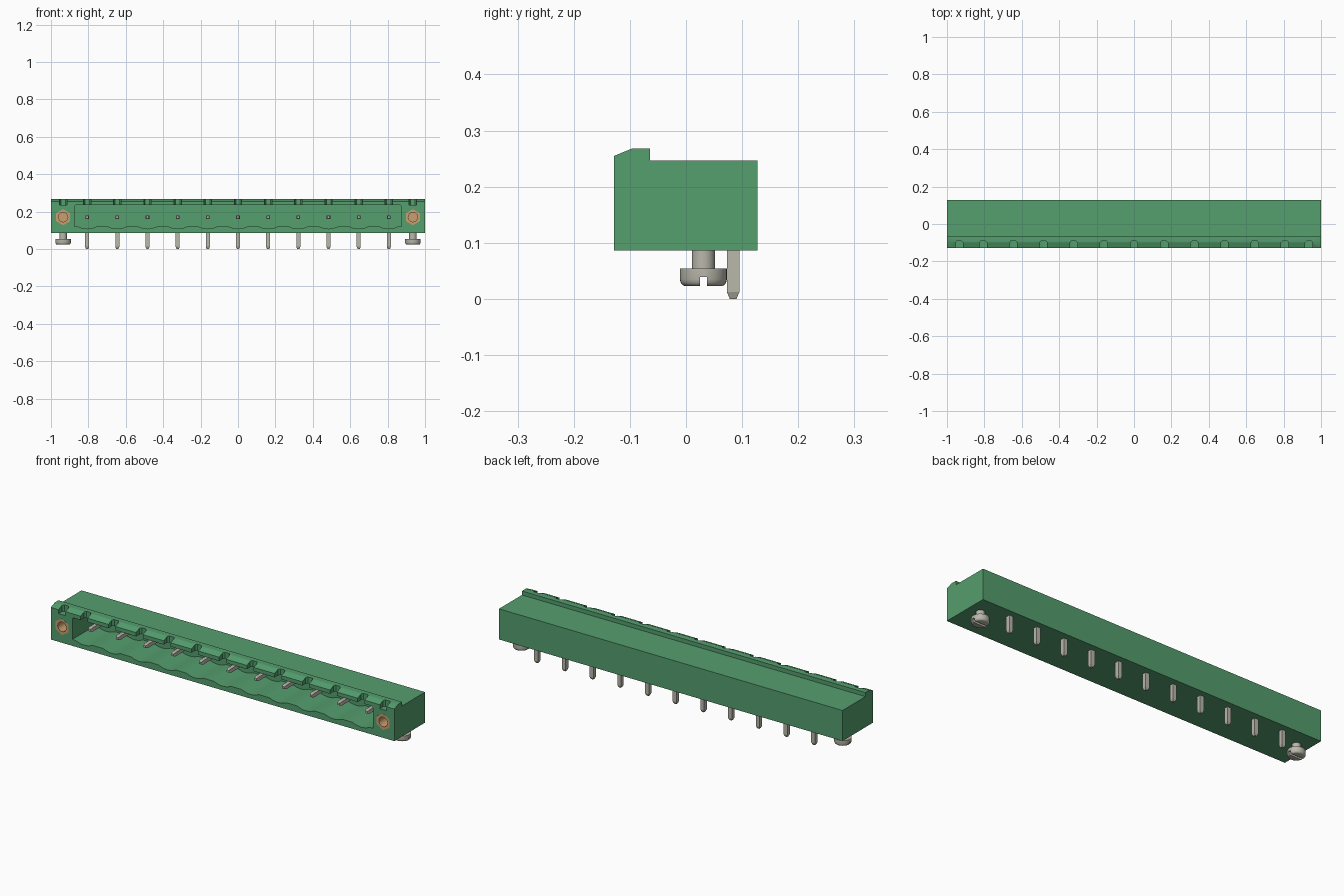
import bpy, bmesh, math
from mathutils import Vector

if "Cube" in bpy.data.objects:
    bpy.data.objects.remove(bpy.data.objects["Cube"], do_unlink=True)


def material(name, rgb, metallic=0.0):
    m = bpy.data.materials.new(name)
    m.use_nodes = True
    m.diffuse_color = (*rgb, 1)
    m.node_tree.nodes["Principled BSDF"].inputs["Base Color"].default_value = (*rgb, 1)
    return m


GREEN = material("green plastic", (0.089, 0.342, 0.155))
TIN = material("tinned metal", (0.49, 0.48, 0.41))
BRASS = material("brass", (0.58, 0.35, 0.16))


def finish(name, bm, mat=None):
    bmesh.ops.recalc_face_normals(bm, faces=bm.faces)
    mesh = bpy.data.meshes.new(name)
    bm.to_mesh(mesh)
    bm.free()
    ob = bpy.data.objects.new(name, mesh)
    bpy.context.collection.objects.link(ob)
    if mat:
        mesh.materials.append(mat)
    return ob


def add_prism(bm, pts, axis, a, b):
    """Extrude a 2D outline along an axis; pts use the other two axes in order."""
    def place(p, t):
        c = list(p)
        c.insert("xyz".index(axis), t)
        return Vector(c)
    lo = [bm.verts.new(place(p, a)) for p in pts]
    hi = [bm.verts.new(place(p, b)) for p in pts]
    n = len(pts)
    bm.faces.new(lo)
    bm.faces.new(hi)
    for i in range(n):
        j = (i + 1) % n
        bm.faces.new((lo[i], lo[j], hi[j], hi[i]))


def circle(cx, cy, r, n, start=0.0):
    return [(cx + r * math.cos(start + math.tau * i / n),
             cy + r * math.sin(start + math.tau * i / n)) for i in range(n)]


def cut(ob, bm):
    cutter = finish("cutter", bm)
    cutter.hide_render = True
    mod = ob.modifiers.new("cut", 'BOOLEAN')
    mod.operation, mod.solver, mod.object = 'DIFFERENCE', 'EXACT', cutter
    bpy.context.view_layer.objects.active = ob
    bpy.ops.object.modifier_apply(modifier=mod.name)
    bpy.data.objects.remove(cutter, do_unlink=True)


def smooth(ob):
    bpy.ops.object.select_all(action='DESELECT')
    ob.select_set(True)
    bpy.context.view_layer.objects.active = ob
    bpy.ops.object.shade_smooth_by_angle(angle=math.radians(35))


PITCH = 0.1613
PIN_X = [(i - 5) * PITCH for i in range(11)]
END_X = (-0.935, 0.935)
PIN_Z = 0.17

# Housing: side profile with the raised front lip
bm = bmesh.new()
add_prism(bm, [(-0.128, 0.086), (0.127, 0.086), (0.127, 0.247), (-0.064, 0.247),
               (-0.064, 0.268), (-0.096, 0.268), (-0.128, 0.255)], "x", -1, 1)
housing = finish("housing", bm, GREEN)

# Socket cavity with a shallow scallop in the floor under every pin
outline = [(-0.875, 0.12)]
for x in PIN_X:
    for k in range(-4, 5):
        outline.append((x + k * 0.0125, 0.12 - 0.012 * (1 - (k / 4) ** 2)))
outline += [(0.875, 0.12), (0.875, 0.227), (0.867, 0.235), (-0.867, 0.235), (-0.875, 0.227)]
bm = bmesh.new()
add_prism(bm, outline, "y", -0.2, 0.06)
cut(housing, bm)

# Coding notches in the lip
bm = bmesh.new()
for x in PIN_X + list(END_X):
    add_prism(bm, [(x - 0.02, -0.2), (x + 0.02, -0.2), (x + 0.02, -0.1),
                   (x + 0.012, -0.09), (x - 0.012, -0.09), (x - 0.02, -0.1)],
              "z", 0.234, 0.3)
cut(housing, bm)

# Pockets for the threaded inserts
bm = bmesh.new()
for x in END_X:
    add_prism(bm, circle(x, PIN_Z, 0.042, 6, math.pi / 2), "y", -0.2, -0.01)
cut(housing, bm)
smooth(housing)


def add_pin(bm, rings):
    """Square bar through (centre, half side vectors) rings."""
    loops = []
    for c, u, v in rings:
        c, u, v = Vector(c), Vector(u), Vector(v)
        loops.append([bm.verts.new(c + s * u + t * v)
                      for s, t in ((-1, -1), (1, -1), (1, 1), (-1, 1))])
    bm.faces.new(loops[0])
    bm.faces.new(loops[-1])
    for a, b in zip(loops, loops[1:]):
        for i in range(4):
            j = (i + 1) % 4
            bm.faces.new((a[i], a[j], b[j], b[i]))


# Contact pins: a leg pointing down and a blade pointing to the front
for n, x in enumerate(PIN_X, 1):
    bm = bmesh.new()
    add_pin(bm, [((x, 0.084, z), (h, 0, 0), (0, h, 0))
                 for z, h in ((0, 0.006), (0.012, 0.011), (0.09, 0.011))])
    add_pin(bm, [((x, y, PIN_Z), (h, 0, 0), (0, 0, h))
                 for y, h in ((-0.085, 0.006), (-0.072, 0.01), (0.065, 0.01))])
    finish(f"contact_pin_{n}", bm, TIN)

for side, x in zip(("right", "left"), END_X):
    # Hexagonal threaded insert with a blind round hole
    bm = bmesh.new()
    add_prism(bm, circle(x, PIN_Z, 0.043, 6, math.pi / 2), "y", -0.1285, -0.008)
    insert = finish(f"{side}_threaded_insert", bm, BRASS)
    bm = bmesh.new()
    add_prism(bm, circle(x, PIN_Z, 0.025, 24), "y", -0.2, -0.03)
    cut(insert, bm)
    smooth(insert)

    # Slotted mounting screw, turned from a radius profile
    bm = bmesh.new()
    loops = []
    for r, z in ((0.033, 0.023), (0.037, 0.0245), (0.0405, 0.029), (0.042, 0.035),
                 (0.042, 0.054), (0.0205, 0.054), (0.0205, 0.09)):
        loops.append([bm.verts.new((*p, z)) for p in circle(x, 0.031, r, 32)])
    bm.faces.new(loops[0])
    bm.faces.new(loops[-1])
    for a, b in zip(loops, loops[1:]):
        for i in range(32):
            j = (i + 1) % 32
            bm.faces.new((a[i], a[j], b[j], b[i]))
    screw = finish(f"{side}_mounting_screw", bm, TIN)
    bm = bmesh.new()
    add_prism(bm, [(0.025, 0.0), (0.037, 0.0), (0.037, 0.039), (0.025, 0.039)],
              "x", x - 0.1, x + 0.1)
    cut(screw, bm)
    smooth(screw)
